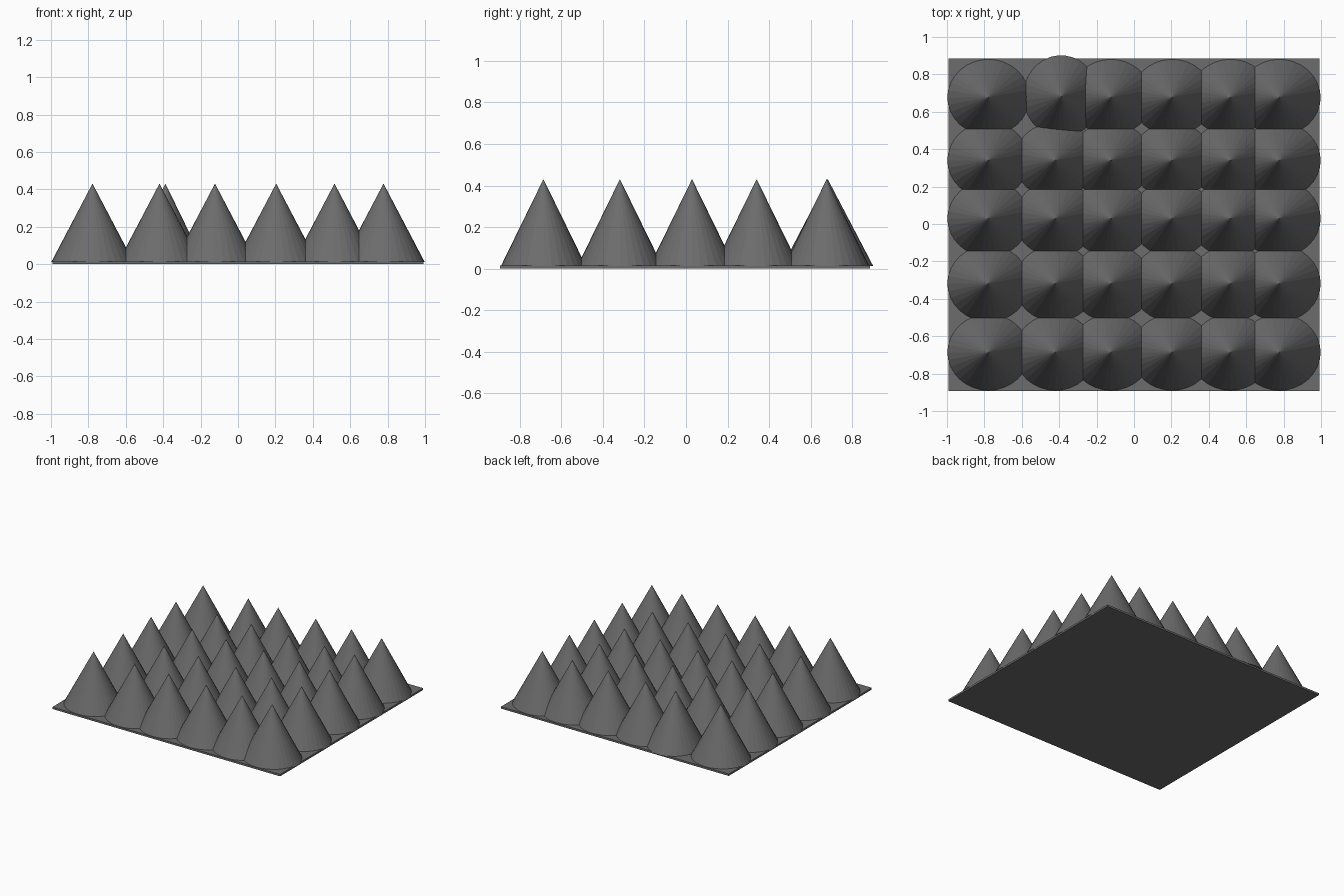
import bpy, math

if "Cube" in bpy.data.objects:
    bpy.data.objects.remove(bpy.data.objects["Cube"])

# dark grey for every part
dark = bpy.data.materials.new("dark_grey")
dark.diffuse_color = (0.15, 0.15, 0.15, 1)
dark.use_nodes = True
dark.node_tree.nodes["Principled BSDF"].inputs["Base Color"].default_value = dark.diffuse_color

# thin base plate
bpy.ops.mesh.primitive_cube_add(size=1, location=(0, -0.004, 0.0075))
plate = bpy.context.object
plate.name = "base_plate"
plate.scale = (1.985, 1.78, 0.015)
plate.data.materials.append(dark)

BASE_Z, TIP_Z = 0.012, 0.431
RX, RY = 0.22, 0.205


def spike(name, x, y, turn=0.0):
    """Slightly oval cone standing on the plate."""
    h = TIP_Z - BASE_Z
    bpy.ops.mesh.primitive_cone_add(vertices=32, radius1=1, radius2=0, depth=h,
                                    location=(x, y, BASE_Z + h / 2),
                                    rotation=(0, 0, turn))
    ob = bpy.context.object
    ob.name = name
    ob.scale = (RX, RY, 1)
    ob.data.materials.append(dark)


# grid of spikes; one in the back row is turned and slightly shifted
columns = [-0.778, -0.42, -0.123, 0.204, 0.516, 0.778]
rows = [-0.686, -0.318, 0.029, 0.340, 0.677]
for r, y in enumerate(rows):
    for c, x in enumerate(columns):
        if (r, c) == (4, 1):
            spike("spike_turned", -0.388, 0.682, math.radians(95))
        else:
            spike(f"spike_{r}_{c}", x, y)
